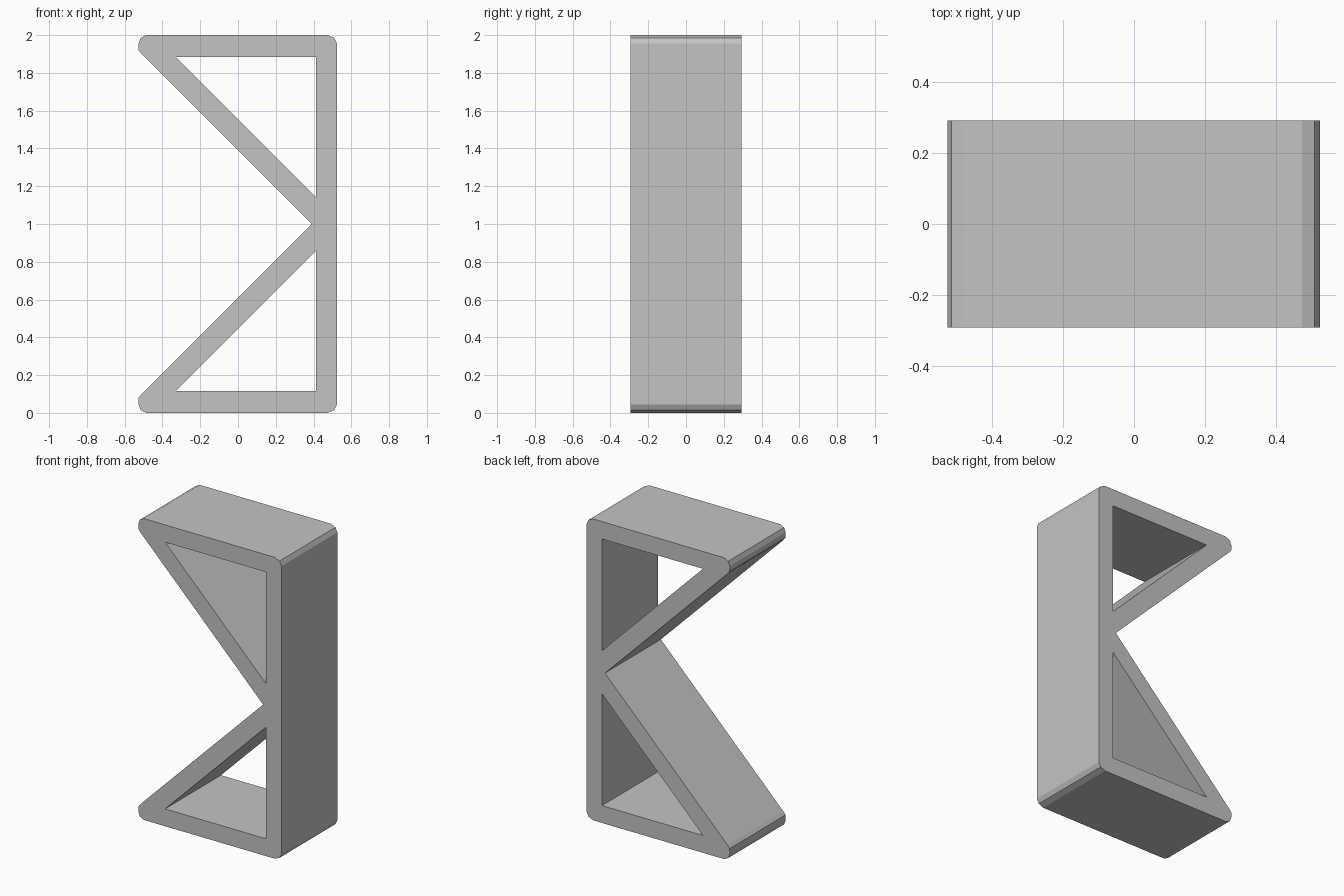
import bpy
import math

cube = bpy.data.objects.get("Cube")
if cube:
    bpy.data.objects.remove(cube, do_unlink=True)

GREY = (0.55, 0.55, 0.55, 1.0)
HALF_DEPTH = 0.293

grey = bpy.data.materials.new("plain_grey")
grey.use_nodes = True
grey.diffuse_color = GREY
grey.node_tree.nodes["Principled BSDF"].inputs["Base Color"].default_value = GREY

# Upper half outline, from the notch round to the right-hand wall
upper_outline = [(-0.51, 1.9), (-0.526, 1.92), (-0.527, 1.955), (-0.515, 1.985),
                 (-0.485, 2.0), (0.475, 2.0), (0.51, 1.985), (0.525, 1.955)]
upper_hole = [(-0.33, 1.885), (0.412, 1.885), (0.412, 1.143)]


def mirrored(points):
    """Reflect a profile about the mid-height, z = 1."""
    return [(x, 2 - z) for x, z in reversed(points)]


def add_loop(curve, points):
    spline = curve.splines.new('POLY')
    spline.points.add(len(points) - 1)
    for point, (x, z) in zip(spline.points, points):
        point.co = (x, z, 0, 1)
    spline.use_cyclic_u = True


# Frame: one outline with two triangular openings, extruded front to back
profile = bpy.data.curves.new("bracket_frame", 'CURVE')
profile.dimensions = '2D'
profile.fill_mode = 'BOTH'
profile.extrude = HALF_DEPTH
add_loop(profile, [(0.39, 1.0)] + upper_outline + mirrored(upper_outline))
add_loop(profile, upper_hole)
add_loop(profile, mirrored(upper_hole))
profile.materials.append(grey)

frame = bpy.data.objects.new("bracket_frame", profile)
bpy.context.collection.objects.link(frame)
frame.rotation_euler.x = math.pi / 2

# Turn the filled profile into a welded, flat-shaded mesh
bpy.ops.object.select_all(action='DESELECT')
frame.select_set(True)
bpy.context.view_layer.objects.active = frame
bpy.ops.object.convert(target='MESH')
bpy.ops.object.transform_apply(location=False, rotation=True, scale=False)
bpy.ops.object.mode_set(mode='EDIT')
bpy.ops.mesh.select_all(action='SELECT')
bpy.ops.mesh.remove_doubles(threshold=0.0005)
bpy.ops.mesh.normals_make_consistent(inside=False)
bpy.ops.object.mode_set(mode='OBJECT')
bpy.ops.object.shade_flat()
